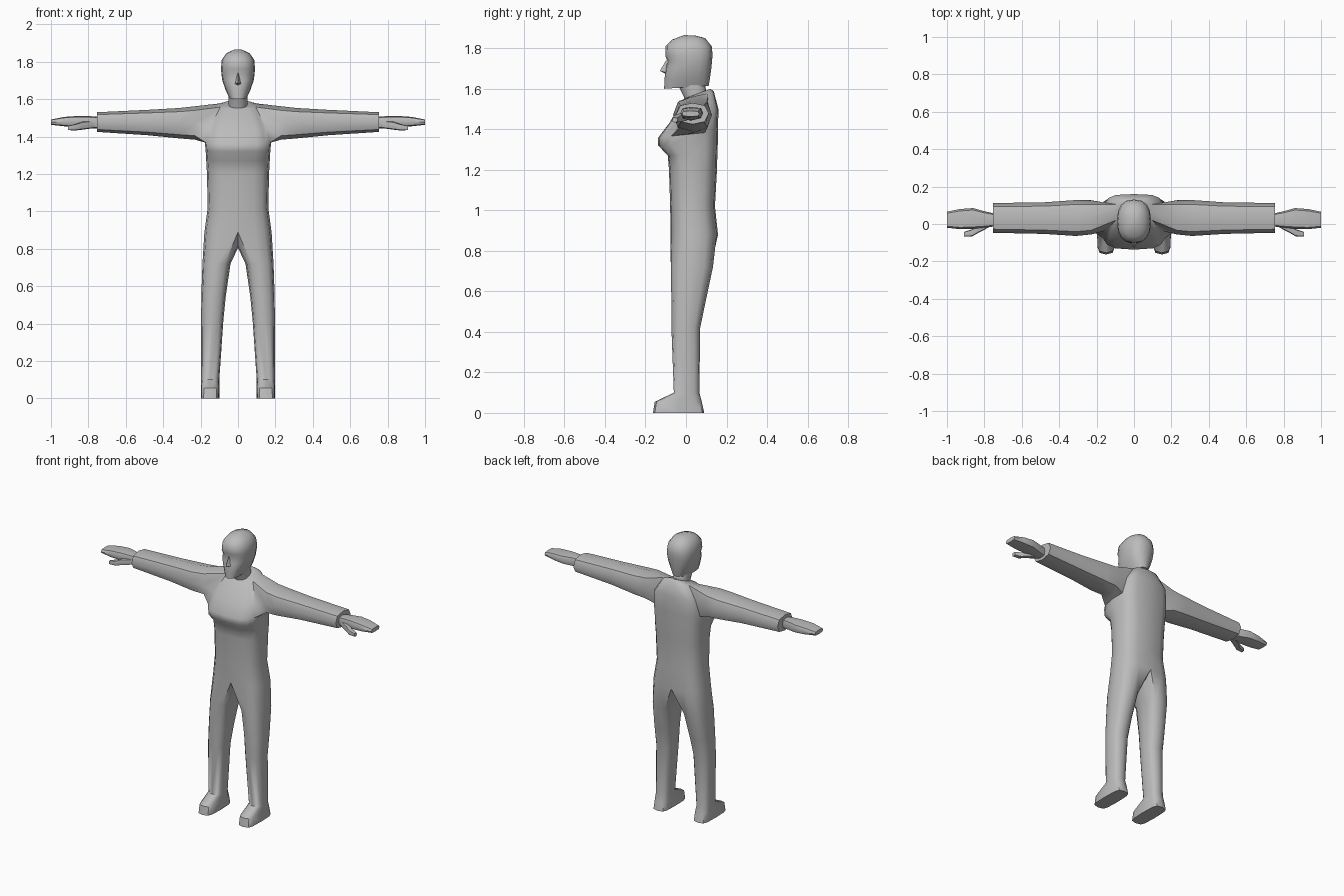
import bpy, bmesh, math

if "Cube" in bpy.data.objects:
    bpy.data.objects.remove(bpy.data.objects["Cube"])

grey = bpy.data.materials.new("plain grey")
grey.diffuse_color = (0.5, 0.5, 0.5, 1)
grey.use_nodes = True
grey.node_tree.nodes["Principled BSDF"].inputs["Base Color"].default_value = grey.diffuse_color


def spow(v, p):
    return math.copysign(abs(v) ** p, v)


def half_row(bm, zf, zb, hw, yf, yb, p=0.6):
    """Nine points from front middle round the +x side to back middle."""
    cy, hy, out = (yf + yb) / 2, (yb - yf) / 2, []
    for i in range(9):
        t = math.radians(-90 + 22.5 * i)
        s = spow(math.sin(t), p)
        x = 0 if i in (0, 8) else hw * spow(math.cos(t), p)
        out.append(bm.verts.new((x, cy + hy * s, zf + (zb - zf) * (s + 1) / 2)))
    return out


def arm_ring(bm, x, yf, yb, zl, zh, p=0.8):
    """Eight points across the arm: low front, low, low back, back ... front."""
    return [bm.verts.new((x,
            (yf + yb) / 2 + (yb - yf) / 2 * spow(math.cos(a), p),
            (zl + zh) / 2 + (zh - zl) / 2 * spow(math.sin(a), p)))
            for a in (math.radians(-135 + 45 * k) for k in range(8))]


def leg_ring(bm, z, x0, x1, yf, yb, p=0.75):
    return [bm.verts.new(((x0 + x1) / 2 + (x1 - x0) / 2 * spow(math.cos(a), p),
            (yf + yb) / 2 + (yb - yf) / 2 * spow(math.sin(a), p), z))
            for a in (math.radians(-120 + 30 * k) for k in range(12))]


def bridge(bm, a, b, closed=True, skip=()):
    n = len(a)
    for i in range(n if closed else n - 1):
        if i not in skip:
            j = (i + 1) % n
            bm.faces.new((a[i], a[j], b[j], b[i]))


def loft(bm, rings, closed=True):
    for a, b in zip(rings, rings[1:]):
        bridge(bm, a, b, closed)


def finish(bm, name, angle=50):
    """Mirror the half across x = 0, close it and shade it."""
    bmesh.ops.mirror(bm, geom=bm.verts[:] + bm.edges[:] + bm.faces[:],
                     axis='X', merge_dist=0.0005)
    bmesh.ops.remove_doubles(bm, verts=bm.verts[:], dist=0.0005)
    bmesh.ops.recalc_face_normals(bm, faces=bm.faces[:])
    me = bpy.data.meshes.new(name)
    bm.to_mesh(me)
    bm.free()
    me.materials.append(grey)
    ob = bpy.data.objects.new(name, me)
    bpy.context.collection.objects.link(ob)
    bpy.ops.object.select_all(action='DESELECT')
    ob.select_set(True)
    bpy.context.view_layer.objects.active = ob
    bpy.ops.object.shade_smooth_by_angle(angle=math.radians(angle))


# Clothed body: torso, with sleeves and legs grown out of it
bm = bmesh.new()
rows = [half_row(bm, *r) for r in (
    (0.89, 0.88, 0.180, -0.077, 0.158, 0.7),
    (1.02, 1.02, 0.162, -0.078, 0.143, 0.7),
    (1.20, 1.20, 0.166, -0.084, 0.153, 0.7),
    (1.27, 1.28, 0.170, -0.090, 0.155, 0.65),
    (1.32, 1.33, 0.173, -0.137, 0.157, 0.6),
    (1.36, 1.39, 0.178, -0.137, 0.158, 0.6),    # armpit
    (1.43, 1.50, 0.158, -0.083, 0.160, 0.5),
    (1.55, 1.585, 0.10, -0.012, 0.138, 0.6),    # shoulder top
    (1.555, 1.60, 0.05, 0.000, 0.122, 0.8))]    # collar
for k, (a, b) in enumerate(zip(rows, rows[1:])):
    bridge(bm, a, b, False, (3, 4) if k in (5, 6) else ())
bm.faces.new(rows[-1])

# sleeves from the armhole to the cuff
lo, mid, up = rows[5:8]
hole = [lo[3], lo[4], lo[5], mid[5], up[5], up[4], up[3], mid[3]]
sleeve = [hole] + [arm_ring(bm, *r) for r in (
    (0.23, -0.056, 0.127, 1.383, 1.562),
    (0.31, -0.064, 0.128, 1.390, 1.553),
    (0.48, -0.053, 0.116, 1.407, 1.543),
    (0.755, -0.047, 0.112, 1.425, 1.530))]
loft(bm, sleeve)
bm.faces.new(sleeve[-1])

# legs from hip and crotch down to the shoe sole
crotch = [bm.verts.new((0, y, z)) for y, z in
          ((0.095, 0.82), (0.04, 0.805), (-0.03, 0.82))]
legs = [rows[0] + crotch] + [leg_ring(bm, *r) for r in (
    (0.72, 0.040, 0.190, -0.075, 0.133),
    (0.55, 0.065, 0.196, -0.072, 0.097),
    (0.42, 0.078, 0.197, -0.072, 0.070),
    (0.10, 0.100, 0.198, -0.060, 0.066),
    (0.055, 0.100, 0.198, -0.154, 0.078, 0.55),
    (0.00, 0.100, 0.198, -0.163, 0.090, 0.5))]
loft(bm, legs)
bm.faces.new(legs[-1])
finish(bm, "clothed_body")

# Hands with thumbs
for name, rings in (
    ("hands", ((0.74, -0.012, 0.055, 1.443, 1.505), (0.80, -0.020, 0.068, 1.445, 1.510),
               (0.86, -0.026, 0.085, 1.450, 1.510), (0.93, -0.028, 0.080, 1.455, 1.505),
               (1.00, -0.020, 0.066, 1.463, 1.491))),
    ("thumbs", ((0.77, -0.015, 0.02, 1.445, 1.485), (0.83, -0.046, 0.00, 1.437, 1.480),
                (0.865, -0.066, -0.028, 1.433, 1.468),
                (0.908, -0.068, -0.042, 1.434, 1.458)))):
    bm = bmesh.new()
    rr = [arm_ring(bm, *r, 0.6) for r in rings]
    loft(bm, rr)
    bm.faces.new(rr[0])
    bm.faces.new(rr[-1])
    finish(bm, name)

# Head and neck
for name, spec in (
    ("neck", ((1.50, 1.54, 0.052, 0.005, 0.110, 0.9), (1.56, 1.58, 0.050, -0.010, 0.102, 0.9),
              (1.64, 1.64, 0.050, -0.050, 0.090, 0.9))),
    ("head", ((1.600, 1.615, 0.046, -0.108, 0.112, 0.8), (1.645, 1.65, 0.066, -0.106, 0.118, 0.8),
              (1.70, 1.70, 0.084, -0.101, 0.125, 0.8), (1.735, 1.74, 0.089, -0.090, 0.129, 0.8),
              (1.76, 1.77, 0.091, -0.102, 0.131, 0.8), (1.81, 1.81, 0.087, -0.100, 0.127, 0.85),
              (1.842, 1.85, 0.062, -0.070, 0.095, 0.9), (1.865, 1.863, 0.022, -0.010, 0.045)))):
    bm = bmesh.new()
    rr = [half_row(bm, *r) for r in spec]
    loft(bm, rr, False)
    bm.faces.new(rr[0])
    bm.faces.new(rr[-1])
    finish(bm, name)

# Nose: a small wedge
bm = bmesh.new()
top, tip, base, side = [bm.verts.new(c) for c in (
    (0, -0.096, 1.745), (0, -0.129, 1.688), (0, -0.098, 1.672), (0.019, -0.094, 1.680))]
bm.faces.new((top, tip, side))
bm.faces.new((tip, base, side))
finish(bm, "nose")
